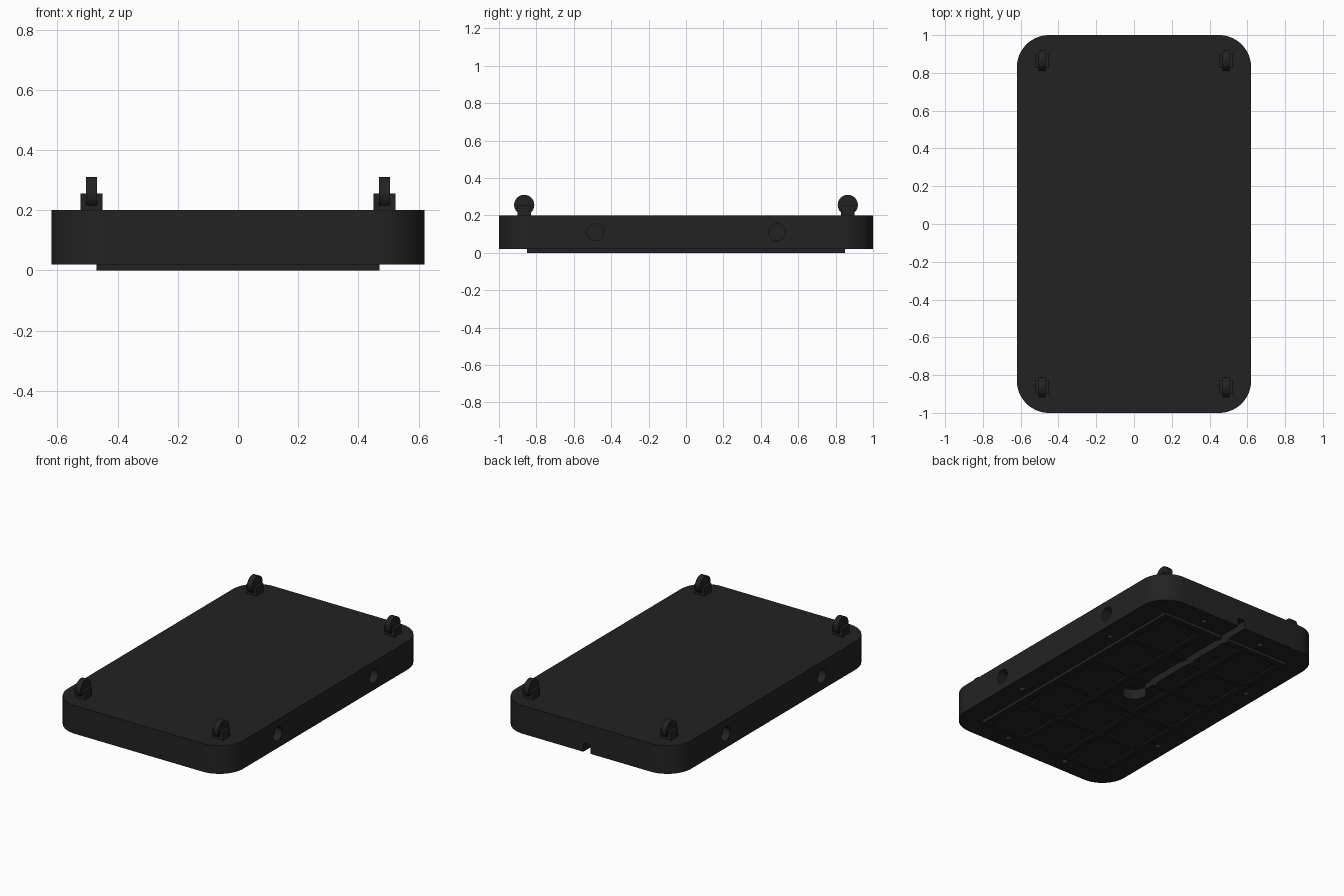
import bpy, bmesh, math
from mathutils import Matrix, Vector

if "Cube" in bpy.data.objects:
    bpy.data.objects.remove(bpy.data.objects["Cube"])


def material(name, c):
    m = bpy.data.materials.new(name)
    m.diffuse_color = (*c, 1)
    m.use_nodes = True
    m.node_tree.nodes["Principled BSDF"].inputs["Base Color"].default_value = m.diffuse_color
    return m


BLACK = material("matte black", (0.0165, 0.0165, 0.0165))


def finish(name, bm, mat=BLACK, smooth=True):
    bmesh.ops.recalc_face_normals(bm, faces=bm.faces)
    me = bpy.data.meshes.new(name)
    bm.to_mesh(me)
    bm.free()
    ob = bpy.data.objects.new(name, me)
    bpy.context.collection.objects.link(ob)
    me.materials.append(mat)
    if smooth:
        shade(ob)
    return ob


def shade(ob):
    bpy.ops.object.select_all(action='DESELECT')
    ob.select_set(True)
    bpy.context.view_layer.objects.active = ob
    bpy.ops.object.shade_smooth_by_angle(angle=math.radians(30))


def add_box(bm, x0, x1, y0, y1, z0, z1):
    m = Matrix.Translation(((x0 + x1) / 2, (y0 + y1) / 2, (z0 + z1) / 2))
    m = m @ Matrix.Diagonal((x1 - x0, y1 - y0, z1 - z0, 1))
    bmesh.ops.create_cube(bm, size=1, matrix=m)


def add_cyl(bm, centre, r, depth, axis='Z', seg=32):
    m = Matrix.Translation(centre)
    if axis == 'X':
        m = m @ Matrix.Rotation(math.pi / 2, 4, 'Y')
    bmesh.ops.create_cone(bm, cap_ends=True, segments=seg, radius1=r, radius2=r,
                          depth=depth, matrix=m)


def cut(ob, name, bm):
    cutter = finish(name, bm, smooth=False)
    cutter.hide_render = True
    mod = ob.modifiers.new(name, 'BOOLEAN')
    mod.operation = 'DIFFERENCE'
    mod.solver = 'EXACT'
    mod.object = cutter
    bpy.context.view_layer.update()
    me = bpy.data.meshes.new_from_object(
        ob.evaluated_get(bpy.context.evaluated_depsgraph_get()))
    ob.modifiers.clear()
    ob.data = me
    bpy.data.objects.remove(cutter)
    shade(ob)


# Rounded slab body
HX, HY, R = 0.62, 1.0, 0.17
bm = bmesh.new()
outline = []
for k, (sx, sy) in enumerate([(1, 1), (-1, 1), (-1, -1), (1, -1)]):
    for i in range(17):
        a = math.pi / 2 * (k + i / 16)
        outline.append(bm.verts.new((sx * (HX - R) + R * math.cos(a),
                                     sy * (HY - R) + R * math.sin(a), 0.02)))
base = bm.faces.new(outline)
ext = bmesh.ops.extrude_face_region(bm, geom=[base])
bmesh.ops.translate(bm, vec=(0, 0, 0.18),
                    verts=[v for v in ext['geom'] if isinstance(v, bmesh.types.BMVert)])
body = finish("body", bm)

# Round side sockets and screw holes underneath
bm = bmesh.new()
for s in (-1, 1):
    for y in (-0.485, 0.485):
        add_cyl(bm, (s * HX, y, 0.11), 0.045, 0.1, 'X')
    for t in (-1, 1):
        add_cyl(bm, (s * 0.53, t * 0.41, 0.02), 0.018, 0.06, seg=20)
        add_cyl(bm, (s * 0.22, t * 0.91, 0.02), 0.018, 0.06, seg=20)
cut(body, "hole_cutter", bm)

# Underside cover with a grid of shallow pockets
bm = bmesh.new()
add_box(bm, -0.47, 0.47, -0.85, 0.85, 0, 0.03)
cover = finish("bottom_cover", bm, smooth=False)
bm = bmesh.new()
COLS, ROWS, RIB = 3, 5, 0.04
cw, ch = (0.94 - RIB) / COLS, (1.70 - RIB) / ROWS
for i in range(COLS):
    for j in range(ROWS):
        x = -0.47 + RIB + i * cw
        y = -0.85 + RIB + j * ch
        add_box(bm, x, x + cw - RIB, y, y + ch - RIB, -0.02, 0.010)
cut(cover, "pocket_cutter", bm)

# Cable channel from the round centre pocket to the back edge
for ob in (cover, body):
    bm = bmesh.new()
    add_cyl(bm, (0, 0, 0.0175), 0.075, 0.115)
    cut(ob, "centre_cutter", bm)
    bm = bmesh.new()
    add_box(bm, -0.025, 0.025, 0.0, 1.1, -0.05, 0.075)
    cut(ob, "channel_cutter", bm)

# Corner lugs: a forked bracket holding an upright disc
for sx, side in ((-1, "left"), (1, "right")):
    for sy, end in ((-1, "front"), (1, "back")):
        x, y = sx * 0.487, sy * 0.865
        bm = bmesh.new()
        add_box(bm, x - 0.037, x + 0.037, y - 0.036, y + 0.036, 0.195, 0.255)
        finish(f"{end}_{side}_bracket", bm, smooth=False)
        bm = bmesh.new()
        add_cyl(bm, (x, y, 0.256), 0.054, 0.036, 'X')
        finish(f"{end}_{side}_disc", bm)
